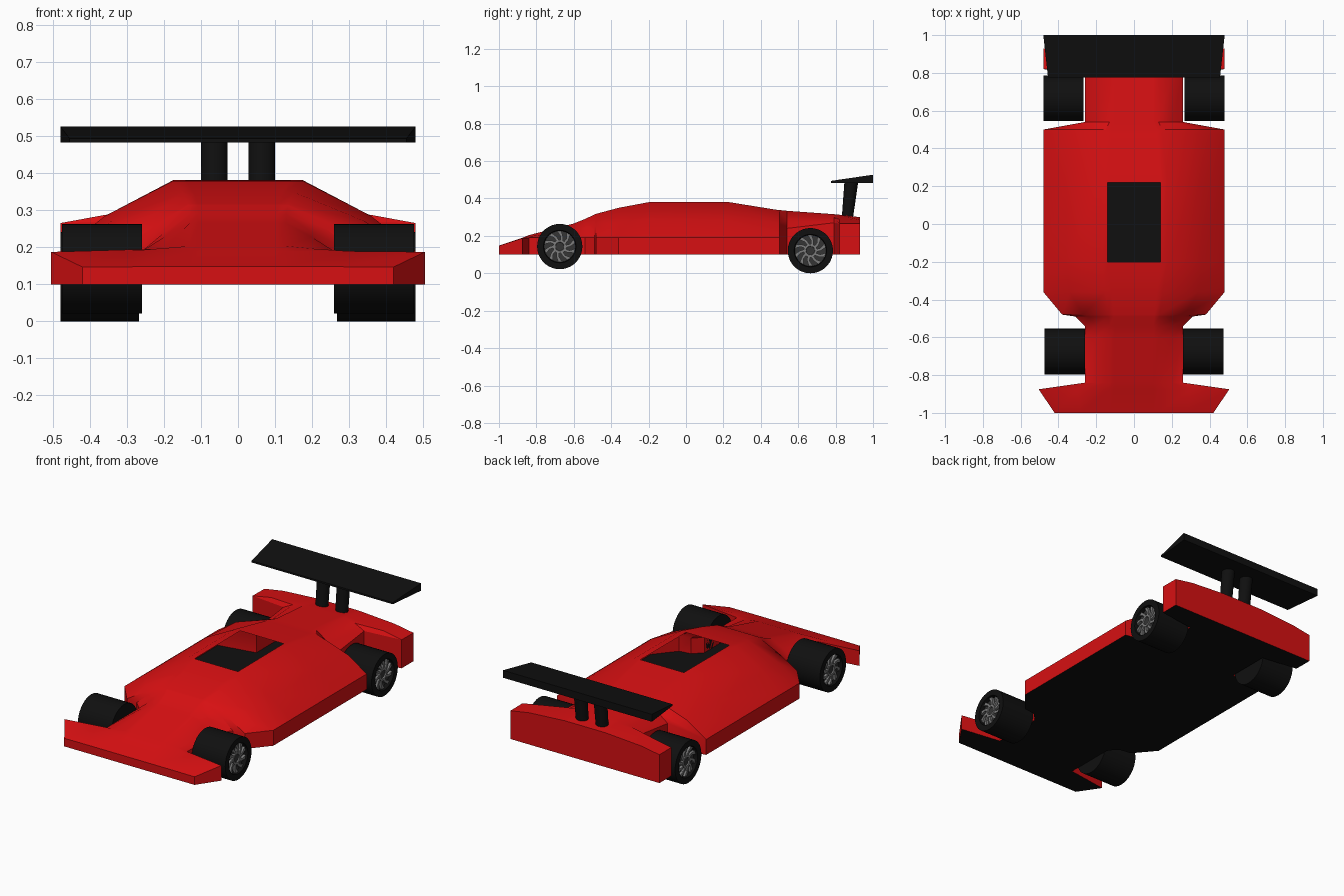
import bpy, bmesh, math

if "Cube" in bpy.data.objects:
    bpy.data.objects.remove(bpy.data.objects["Cube"])


def material(name, rgb):
    m = bpy.data.materials.new(name)
    m.diffuse_color = (*rgb, 1)
    m.use_nodes = True
    m.node_tree.nodes["Principled BSDF"].inputs["Base Color"].default_value = m.diffuse_color
    return m


RED = material("body red", (0.68, 0.005, 0.006))
BLACK = material("black", (0.005, 0.005, 0.005))
GREY = material("rim grey", (0.2, 0.2, 0.2))
DARK = material("rim dark grey", (0.035, 0.035, 0.035))


def finish(name, bm, mats, angle=30):
    bmesh.ops.recalc_face_normals(bm, faces=bm.faces)
    mesh = bpy.data.meshes.new(name)
    bm.to_mesh(mesh)
    bm.free()
    for m in mats:
        mesh.materials.append(m)
    ob = bpy.data.objects.new(name, mesh)
    bpy.context.collection.objects.link(ob)
    bpy.ops.object.select_all(action='DESELECT')
    ob.select_set(True)
    bpy.context.view_layer.objects.active = ob
    bpy.ops.object.shade_smooth_by_angle(angle=math.radians(angle))
    return ob


def loft(bm, rings, caps=True):
    """Join closed rings of points; returns faces per band."""
    vs = [[bm.verts.new(p) for p in r] for r in rings]
    n = len(vs[0])
    bands = [[bm.faces.new((a[i], a[(i + 1) % n], b[(i + 1) % n], b[i]))
              for i in range(n)] for a, b in zip(vs, vs[1:])]
    if caps:
        bm.faces.new(vs[0])
        bm.faces.new(vs[-1][::-1])
    return bands


# Hollow body shell: y, top z, flat half width, shoulder x, shoulder z, side x, side z
FLOOR = 0.10
stations = [
    (-1.00, .148, .13, .28, .148, .42, .147),
    (-.875, .190, .13, .30, .190, .505, .188),
    (-.84, .204, .13, .20, .197, .26, .19),
    (-.60, .266, .13, .20, .228, .26, .19),
    (-.54, .290, .13, .20, .240, .26, .19),
    (-.49, .314, .135, .24, .250, .31, .19),
    (-.48, .318, .135, .27, .255, .38, .19),
    (-.36, .350, .15, .34, .272, .48, .19),
    (-.20, .380, .175, .36, .285, .48, .19),
    (.22, .382, .175, .36, .285, .48, .19),
    (.48, .340, .15, .36, .270, .48, .19),
    (.50, .338, .15, .36, .268, .48, .19),
    (.54, .334, .13, .20, .285, .26, .24),
    (.79, .316, .13, .20, .300, .26, .27),
    (.82, .313, .13, .36, .288, .48, .266),
    (.93, .300, .13, .36, .285, .48, .265),
]
rings = []
for y, zc, x1, x2, z2, w, zb in stations:
    half = [(.8 * x1, zc), (x1, zc), (x2, z2), (w, zb), (w, FLOOR)]
    ring = [(-x, y, z) for x, z in reversed(half)] + [(x, y, z) for x, z in half]
    rings.append(ring)
bm = bmesh.new()
bands = loft(bm, rings)
for band in bands:
    band[9].material_index = 1          # black underside
bmesh.ops.delete(bm, geom=[bands[8][4]], context='FACES_ONLY')  # cockpit opening
finish("body_shell", bm, [RED, BLACK])


# Rear wing: flat below, rising to the back, slightly tapered
bm = bmesh.new()
loft(bm, [[(-w, y, zl), (w, y, zl), (w, y, zt), (-w, y, zt)]
          for y, w, zl, zt in ((.775, .455, .484, .494), (1.0, .48, .484, .527))])
finish("rear_wing", bm, [BLACK])

# Wing struts, leaning back
for side, name in ((-1, "left"), (1, "right")):
    bm = bmesh.new()
    rs = []
    for z, yc, ry in ((.27, .86, .029), (.49, .884, .037)):
        rs.append([(side * .064 + .036 * math.cos(a), yc + ry * math.sin(a), z)
                   for a in (k * math.tau / 20 for k in range(20))])
    loft(bm, rs)
    finish("wing_strut_" + name, bm, [BLACK])


# Wheels: lathed tyre with recessed rim, swirled spokes and hub
def circle(x, r, yc, zc, n=36):
    return [(x, yc + r * math.cos(k * math.tau / n), zc + r * math.sin(k * math.tau / n))
            for k in range(n)]


def wheel(name, side, xin, xout, yc, zc, r):
    face = xout - .025
    bm = bmesh.new()
    prof = [(xin, r * .7), (xin, r), (xout, r), (xout, r * .72), (face, r * .69), (face, .01)]
    bands = loft(bm, [circle(side * x, q, yc, zc) for x, q in prof])
    for f in bands[4]:
        f.material_index = 1
    finish(name + "_tyre", bm, [BLACK, DARK])

    bm = bmesh.new()
    for k in range(10):
        a0 = k * math.tau / 10
        rs = []
        for q, hw, tw in ((.03, .007, 0), (.055, .007, .12), (.083, .011, .35)):
            a = a0 + tw
            c, s = math.cos(a), math.sin(a)
            rs.append([(side * x, yc + q * c - t * s, zc + q * s + t * c)
                       for x, t in ((face - .005, -hw), (face + .014, -hw),
                                    (face + .014, hw), (face - .005, hw))])
        loft(bm, rs)
    loft(bm, [circle(side * x, q, yc, zc, 24)
              for x, q in ((face - .005, .036), (face + .017, .036),
                           (face + .017, .024), (face + .008, .022))], caps=False)
    finish(name + "_spokes", bm, [GREY])

    bm = bmesh.new()
    loft(bm, [circle(side * x, .024, yc, zc, 24) for x in (face - .005, face + .010)])
    finish(name + "_hub", bm, [DARK])


for side, name in ((-1, "left"), (1, "right")):
    wheel("front_wheel_" + name, side, .26, .475, -.675, .143, .121)
    wheel("rear_wheel_" + name, side, .268, .48, .665, .121, .121)
